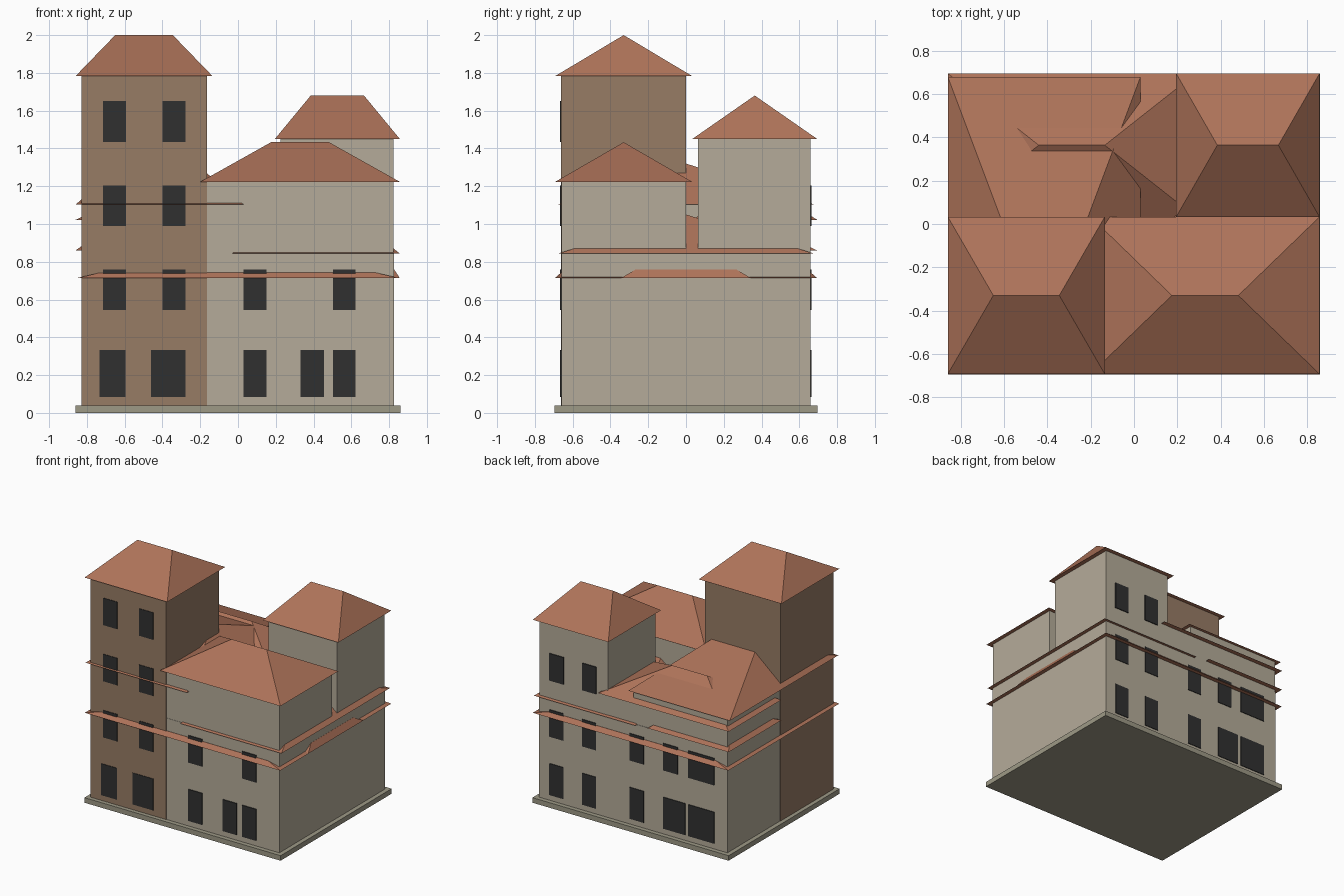
import bpy


def material(name, rgb):
    m = bpy.data.materials.new(name)
    m.diffuse_color = (*rgb, 1)
    return m


ROOF = material("roof_tile", (0.42, 0.17, 0.10))
WALL = material("plaster", (0.46, 0.41, 0.32))
BROWN = material("brown_plaster", (0.31, 0.20, 0.13))
STONE = material("stone", (0.34, 0.32, 0.24))
DARK = material("window_dark", (0.03, 0.03, 0.03))


def frustum(name, x0, x1, y0, y1, z0, z1, mat, ix=0.0, iy=0.0):
    """Box whose top is inset by ix, iy; a full iy makes a hip ridge."""
    v = [(x0, y0, z0), (x1, y0, z0), (x1, y1, z0), (x0, y1, z0)]
    if iy >= (y1 - y0) / 2 - 1e-6:
        ym = (y0 + y1) / 2
        v += [(x0 + ix, ym, z1), (x1 - ix, ym, z1)]
        f = [(3, 2, 1, 0), (0, 1, 5, 4), (1, 2, 5), (2, 3, 4, 5), (3, 0, 4)]
    else:
        v += [(x0 + ix, y0 + iy, z1), (x1 - ix, y0 + iy, z1),
              (x1 - ix, y1 - iy, z1), (x0 + ix, y1 - iy, z1)]
        f = [(3, 2, 1, 0), (4, 5, 6, 7)]
        f += [(i, (i + 1) % 4, (i + 1) % 4 + 4, i + 4) for i in range(4)]
    me = bpy.data.meshes.new(name)
    me.from_pydata(v, [], f)
    me.materials.append(mat)
    ob = bpy.data.objects.new(name, me)
    bpy.context.collection.objects.link(ob)
    return ob


def hip_roof(name, x0, x1, y0, y1, z, top, inset):
    frustum(name, x0, x1, y0, y1, z, top, ROOF, inset, (y1 - y0) / 2)


# plinth
frustum("plinth", -0.86, 0.86, -0.695, 0.695, 0, 0.04, STONE)

# wall volumes
frustum("lower_walls", -0.825, 0.825, -0.66, 0.66, 0.04, 0.843, WALL)
frustum("tower_walls", -0.828, -0.165, -0.663, 0.0, 0.04, 1.785, BROWN)
frustum("front_block_walls", -0.165, 0.823, -0.658, 0.0, 0.8, 1.225, WALL)
frustum("back_block_walls", 0.225, 0.823, 0.063, 0.658, 0.8, 1.455, WALL)
frustum("left_wing_walls", -0.823, 0.0, -0.655, 0.655, 0.8, 1.105, WALL)
frustum("rear_wing_walls", -0.825, 0.255, 0.063, 0.657, 0.8, 1.023, WALL)

# main hip roofs
hip_roof("tower_roof", -0.86, -0.135, -0.693, 0.033, 1.783, 2.0, 0.21)
hip_roof("front_block_roof", -0.2, 0.857, -0.693, 0.033, 1.223, 1.433, 0.375)
hip_roof("back_block_roof", 0.195, 0.857, 0.033, 0.695, 1.45, 1.68, 0.19)

# interlocking lower hip roofs, mostly buried with eaves showing
hip_roof("left_wing_roof", -0.86, 0.03, -0.68, 0.68, 1.103, 1.32, 0.255)
hip_roof("right_wing_roof", -0.033, 0.857, -0.68, 0.68, 0.843, 1.05, 0.255)
hip_roof("rear_wing_roof", -0.86, 0.285, 0.033, 0.695, 1.022, 1.228, 0.42)
hip_roof("rear_left_eave_roof", -0.86, -0.15, 0.033, 0.695, 0.86, 1.01, 0.21)

# eave skirt around the first floor, with steeper side sections
frustum("skirt_roof", -0.857, 0.857, -0.695, 0.695, 0.713, 0.743, ROOF, 0.13, 0.034)
frustum("side_skirt_roof", 0.0, 0.857, -0.345, 0.345, 0.713, 0.76, ROOF, 0.031, 0.08)


def windows(label, y, rows):
    for r, (z0, z1, spans) in enumerate(rows):
        for i, (a, b) in enumerate(spans):
            frustum(f"{label}_window_{r}_{i}", a, b, y - 0.006, y + 0.006, z0, z1, DARK)


# windows
pair = [(-0.715, -0.593), (-0.4, -0.278)]
windows("front", -0.661, [
    (0.083, 0.333, [(-0.733, -0.595), (-0.46, -0.277), (0.03, 0.15), (0.332, 0.455), (0.502, 0.623)]),
    (0.545, 0.76, pair + [(0.03, 0.15), (0.502, 0.623)]),
    (0.99, 1.205, pair),
    (1.435, 1.65, pair)])
back = [(0.61, 0.735), (0.325, 0.448)]
windows("back", 0.659, [
    (0.083, 0.333, back + [(-0.095, 0.03), (-0.456, -0.265), (-0.71, -0.485)]),
    (0.545, 0.76, back + [(-0.095, 0.03), (-0.39, -0.265), (-0.71, -0.485)]),
    (0.99, 1.205, back)])
